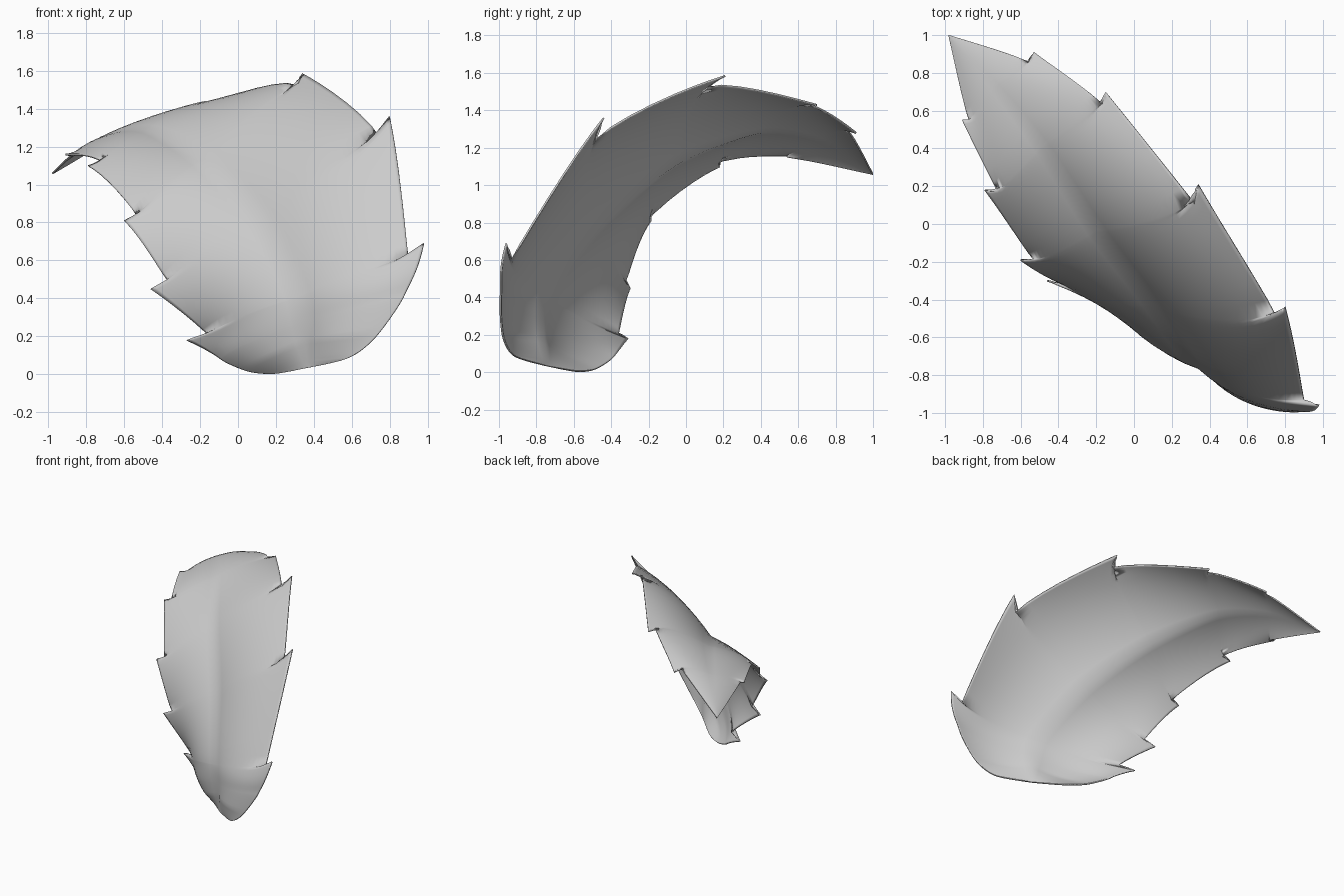
import bpy, bmesh
from mathutils import Vector as V

if "Cube" in bpy.data.objects:
    bpy.data.objects.remove(bpy.data.objects["Cube"])

TIP = V((-0.98, 1.0, 1.06))
BASE = V((0.37, -0.75, 0.035))
INNER = V((0.25, 0.25, 0.35))          # point on the hollow side of the leaf

# central rib, base to tip
rib = [BASE] + [V(p) for p in [(.325, -.745, .41), (.11, -.425, .81), (-.20, -.03, 1.125),
                               (-.49, .41, 1.285), (-.74, .73, 1.24)]] + [TIP]
rib_params = [0, .12, .35, .65, 1, 2, 3, 4, 5, 6]   # rib position of each edge point

# each side: rounded base, notches, tooth tips
sides = [
    ([(.59, -.92, .09), (.73, -.98, .20), (.88, -.99, .42)],
     [(.90, -.93, .61), (.75, -.48, 1.25), (.32, .11, 1.53), (-.17, .64, 1.44), (-.56, .86, 1.30)],
     [(.98, -.96, .69), (.80, -.44, 1.36), (.34, .21, 1.585), (-.15, .70, 1.43), (-.53, .91, 1.28)]),
    ([(.19, -.58, .006), (.05, -.48, .02), (-.10, -.38, .09)],
     [(-.16, -.36, .21), (-.37, -.32, .49), (-.53, -.19, .83), (-.72, .17, 1.12), (-.87, .54, 1.15)],
     [(-.27, -.31, .18), (-.46, -.30, .45), (-.60, -.19, .81), (-.79, .18, 1.10), (-.91, .55, 1.16)]),
]


def spline(pts, t):
    """Smooth curve through pts, t in index units."""
    i = min(max(int(t), 0), len(pts) - 2)
    s = t - i
    a, b = pts[i], pts[i + 1]
    p = pts[i - 1] if i > 0 else a * 2 - b
    q = pts[i + 2] if i + 2 < len(pts) else b * 2 - a
    m0, m1 = (b - p) * .4, (q - a) * .4
    return (a * (2*s**3 - 3*s*s + 1) + m0 * (s**3 - 2*s*s + s)
            + b * (3*s*s - 2*s**3) + m1 * (s**3 - s*s))


PEAK = .93
STEPS = [0, .15, .3, .45, .6, .72, .82, .89, PEAK, .965]
COLS = [0, .12, .25, .38, .5, .61, .71, .79, .86, .91, .95, .98, 1]

bm = bmesh.new()
for k, (base, notches, teeth) in enumerate(sides):
    edge = [BASE] + [V(p) for p in base + notches] + [TIP]
    rows = []
    for i in range(len(edge) - 1):
        for s in STEPS + ([1] if i == len(edge) - 2 else []):
            smooth = spline(edge, i + s)
            t = rib_params[i] + (rib_params[i + 1] - rib_params[i]) * s
            r = spline(rib, t)
            # saw tooth added to the smooth edge
            tooth = V((0, 0, 0))
            if 3 <= i <= 7:
                ramp = (s / PEAK) ** 1.6 if s <= PEAK else (1 - s) / (1 - PEAK)
                tooth = (V(teeth[i - 3]) - spline(edge, i + PEAK)) * ramp
            # each half bulges gently outward
            tangent = spline(rib, min(t + .05, 6)) - spline(rib, max(t - .05, 0))
            n = (smooth - r).cross(tangent).normalized()
            if n.dot(r - INNER) < 0:
                n = -n
            bulge = (smooth - r).length * (.10 - .012 * t) * min(1, t / .4)
            rows.append([bm.verts.new(r + (smooth - r) * w + tooth * w ** 8
                                      + n * bulge * 4 * w * (1 - w)) for w in COLS])
    for a, b in zip(rows, rows[1:]):
        for c in range(len(COLS) - 1):
            f = [a[c], a[c + 1], b[c + 1], b[c]]
            bm.faces.new(f if k == 0 else f[::-1])

bmesh.ops.remove_doubles(bm, verts=bm.verts, dist=.0005)
bmesh.ops.recalc_face_normals(bm, faces=bm.faces)
for f in bm.faces:
    f.smooth = True
low = min(v.co.z for v in bm.verts)
bmesh.ops.translate(bm, verts=bm.verts, vec=(0, 0, -low + .004))

mesh = bpy.data.meshes.new("leaf")
bm.to_mesh(mesh)
bm.free()
leaf = bpy.data.objects.new("leaf", mesh)
bpy.context.collection.objects.link(leaf)

# thin blade
solid = leaf.modifiers.new("thickness", 'SOLIDIFY')
solid.thickness = .01
solid.offset = 0
